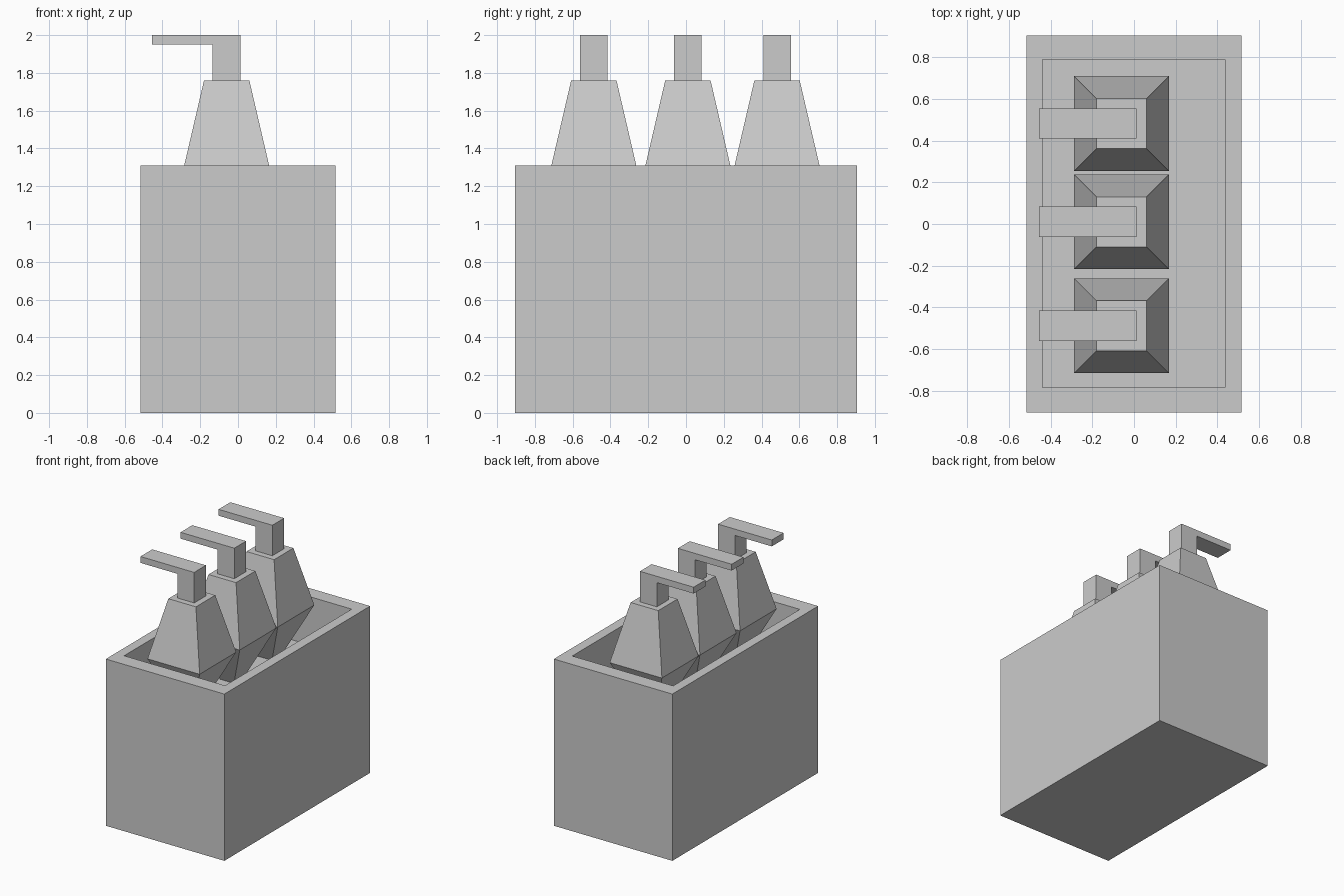
import bpy, bmesh

if "Cube" in bpy.data.objects:
    bpy.data.objects.remove(bpy.data.objects["Cube"])


def make_object(name, bm):
    bmesh.ops.recalc_face_normals(bm, faces=bm.faces)
    mesh = bpy.data.meshes.new(name)
    bm.to_mesh(mesh)
    bm.free()
    obj = bpy.data.objects.new(name, mesh)
    bpy.context.collection.objects.link(obj)
    return obj


def loft(name, rings):
    """Skin rectangular rings (x0, x1, y0, y1, z) and cap both ends."""
    bm = bmesh.new()
    loops = [[bm.verts.new(p) for p in ((x0, y0, z), (x1, y0, z), (x1, y1, z), (x0, y1, z))]
             for x0, x1, y0, y1, z in rings]
    for a, b in zip(loops, loops[1:]):
        for i in range(4):
            j = (i + 1) % 4
            bm.faces.new((a[i], a[j], b[j], b[i]))
    bm.faces.new(loops[0])
    bm.faces.new(loops[-1])
    return make_object(name, bm)


def square(cx, cy, half, z):
    return (cx - half, cx + half, cy - half, cy + half, z)


def extrude_profile(name, points, y0, y1):
    """Extrude an (x, z) outline along y."""
    bm = bmesh.new()
    face = bm.faces.new([bm.verts.new((x, y0, z)) for x, z in points])
    result = bmesh.ops.extrude_face_region(bm, geom=[face])
    verts = [v for v in result["geom"] if isinstance(v, bmesh.types.BMVert)]
    bmesh.ops.translate(bm, verts=verts, vec=(0, y1 - y0, 0))
    return make_object(name, bm)


# Open box: outer walls, rim, inner walls, raised inner floor
loft("box", [
    (-0.515, 0.515, -0.905, 0.905, 0.0),
    (-0.515, 0.515, -0.905, 0.905, 1.31),
    (-0.44, 0.437, -0.785, 0.788, 1.31),
    (-0.44, 0.437, -0.785, 0.788, 0.93),
])

# Three pump bottles in a row
pump_outline = [(-0.135, 1.76), (0.012, 1.76), (0.012, 2.0),
                (-0.455, 2.0), (-0.455, 1.95), (-0.135, 1.95)]
for i, y in enumerate((-0.488, 0.01, 0.482), 1):
    # Body tapers to the shoulder and to a narrow base
    loft(f"bottle_{i}", [square(-0.06, y, 0.06, 0.93),
                         square(-0.06, y, 0.227, 1.30),
                         square(-0.06, y, 0.12, 1.76)])
    # Stem and spout
    extrude_profile(f"pump_{i}", pump_outline, y - 0.073, y + 0.073)
